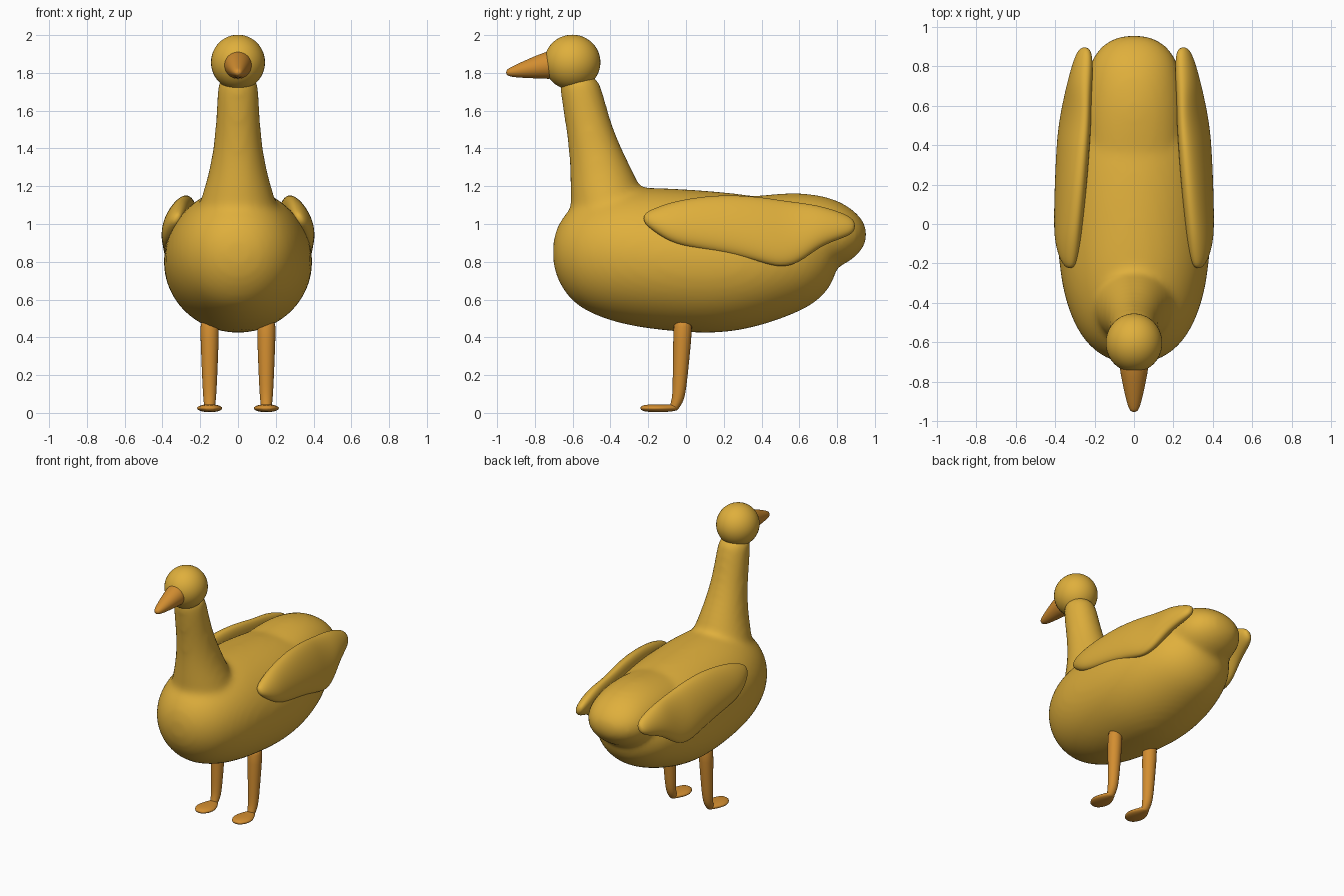
import bpy, bmesh, math
from mathutils import Vector

if "Cube" in bpy.data.objects:
    bpy.data.objects.remove(bpy.data.objects["Cube"])


def material(name, rgb):
    m = bpy.data.materials.new(name)
    m.diffuse_color = (*rgb, 1)
    m.use_nodes = True
    m.node_tree.nodes["Principled BSDF"].inputs["Base Color"].default_value = m.diffuse_color
    return m


GOLD = material("golden yellow", (0.74, 0.43, 0.045))
ORANGE = material("orange", (0.65, 0.27, 0.03))


def add_loft(bm, rings, sides=20):
    """Skin a closed tube through elliptical rings given as (centre, axis_a, axis_b)."""
    loops = []
    for c, a, b in rings:
        angles = [2 * math.pi * i / sides for i in range(sides)]
        loops.append([bm.verts.new(Vector(c) + Vector(a) * math.cos(t) + Vector(b) * math.sin(t))
                      for t in angles])
    for p, q in zip(loops, loops[1:]):
        for i in range(sides):
            j = (i + 1) % sides
            bm.faces.new((p[i], p[j], q[j], q[i]))
    bm.faces.new(loops[0][::-1])
    bm.faces.new(loops[-1])


def make(name, lofts, mat, levels=2):
    bm = bmesh.new()
    for rings in lofts:
        add_loft(bm, rings)
    bmesh.ops.recalc_face_normals(bm, faces=bm.faces)
    me = bpy.data.meshes.new(name)
    bm.to_mesh(me)
    bm.free()
    me.materials.append(mat)
    me.shade_smooth()
    ob = bpy.data.objects.new(name, me)
    bpy.context.collection.objects.link(ob)
    s = ob.modifiers.new("subdivide", 'SUBSURF')
    s.levels = s.render_levels = levels
    return ob


def along_y(rows, x=0):
    """Rows of (y, z_low, z_high, half_width)."""
    return [((x, y, (lo + hi) / 2), (w, 0, 0), (0, 0, (hi - lo) / 2)) for y, lo, hi, w in rows]


def along_z(rows, x=0):
    """Rows of (z, y_front, y_back, half_width)."""
    return [((x, (f + b) / 2, z), (w, 0, 0), (0, (b - f) / 2, 0)) for z, f, b, w in rows]


# Body, tail and neck, fused into one smooth skin
trunk = along_y([(-.705, .81, .89, .04), (-.69, .72, .98, .13), (-.62, .595, 1.09, .235),
                 (-.5, .515, 1.165, .315), (-.3, .45, 1.205, .38), (0, .418, 1.19, .4),
                 (.2, .415, 1.175, .4), (.4, .455, 1.15, .378), (.6, .53, 1.1, .315),
                 (.7, .59, 1.05, .25), (.77, .67, .98, .17), (.8, .76, .9, .08)])
tail = along_y([(.1, .95, 1.1, .15), (.3, .85, 1.145, .24), (.45, .8, 1.16, .26),
                (.6, .76, 1.17, .26), (.75, .745, 1.15, .245), (.86, .79, 1.1, .21),
                (.935, .86, 1.03, .13), (.957, .92, .97, .04)])
neck = along_z([(1.8, -.67, -.47, .1), (1.7, -.67, -.44, .112), (1.5, -.635, -.385, .12),
                (1.35, -.618, -.315, .14), (1.22, -.615, -.25, .17),
                (1.1, -.615, -.2, .21), (.9, -.6, -.12, .25)])
body = make("body", [trunk, tail, neck], GOLD)
r = body.modifiers.new("fuse", 'REMESH')
r.mode, r.voxel_size, r.use_smooth_shade = 'VOXEL', 0.02, True
s = body.modifiers.new("blend", 'SMOOTH')
s.factor, s.iterations = 0.5, 12

# Head
bpy.ops.mesh.primitive_uv_sphere_add(segments=40, ring_count=24, location=(0, -.602, 1.856))
head = bpy.context.object
head.name = "head"
head.scale = (.143, .149, .146)
head.data.materials.append(GOLD)
head.data.shade_smooth()

# Beak
make("beak", [along_y([(-.68, 1.765, 1.925, .078), (-.74, 1.768, 1.915, .073),
                       (-.85, 1.772, 1.868, .05), (-.93, 1.778, 1.83, .03),
                       (-.953, 1.79, 1.815, .014)])], ORANGE)

# Wings: (y, z_low, z_high, centre_x, half_thickness), leaning in towards the top
WING = [(-.225, 1.01, 1.05, .325, .015), (-.19, .975, 1.075, .33, .04),
        (-.1, .91, 1.11, .335, .06), (0, .875, 1.135, .333, .065),
        (.2, .845, 1.16, .32, .07), (.4, .795, 1.145, .308, .07),
        (.5, .765, 1.128, .3, .066), (.6, .79, 1.115, .29, .06),
        (.7, .875, 1.1, .277, .058), (.8, .915, 1.07, .262, .05),
        (.87, .94, 1.04, .252, .036), (.895, .97, 1.01, .25, .015)]
LEAN = .28
for side, word in ((-1, "left"), (1, "right")):
    rings = [((side * x, y, (lo + hi) / 2), (side * t, 0, 0),
              (-side * LEAN * (hi - lo) / 2, 0, (hi - lo) / 2)) for y, lo, hi, x, t in WING]
    make(word + "_wing", [rings], GOLD)

    # Leg and oval foot
    x = side * .15
    leg = along_z([(.52, -.066, .037, .052), (.4, -.068, .03, .049), (.2, -.071, .01, .041),
                   (.1, -.071, -.002, .036), (.055, -.08, -.016, .032),
                   (.02, -.09, -.04, .026), (.01, -.09, -.05, .02)], x)
    foot = along_y([(-.242, .018, .032, .02), (-.225, .007, .043, .047), (-.165, .002, .047, .075),
                    (-.11, .004, .045, .058), (-.07, .008, .045, .036), (-.04, .015, .04, .02)], x)
    make(word + "_leg", [leg], ORANGE, 1)
    make(word + "_foot", [foot], ORANGE, 1)
